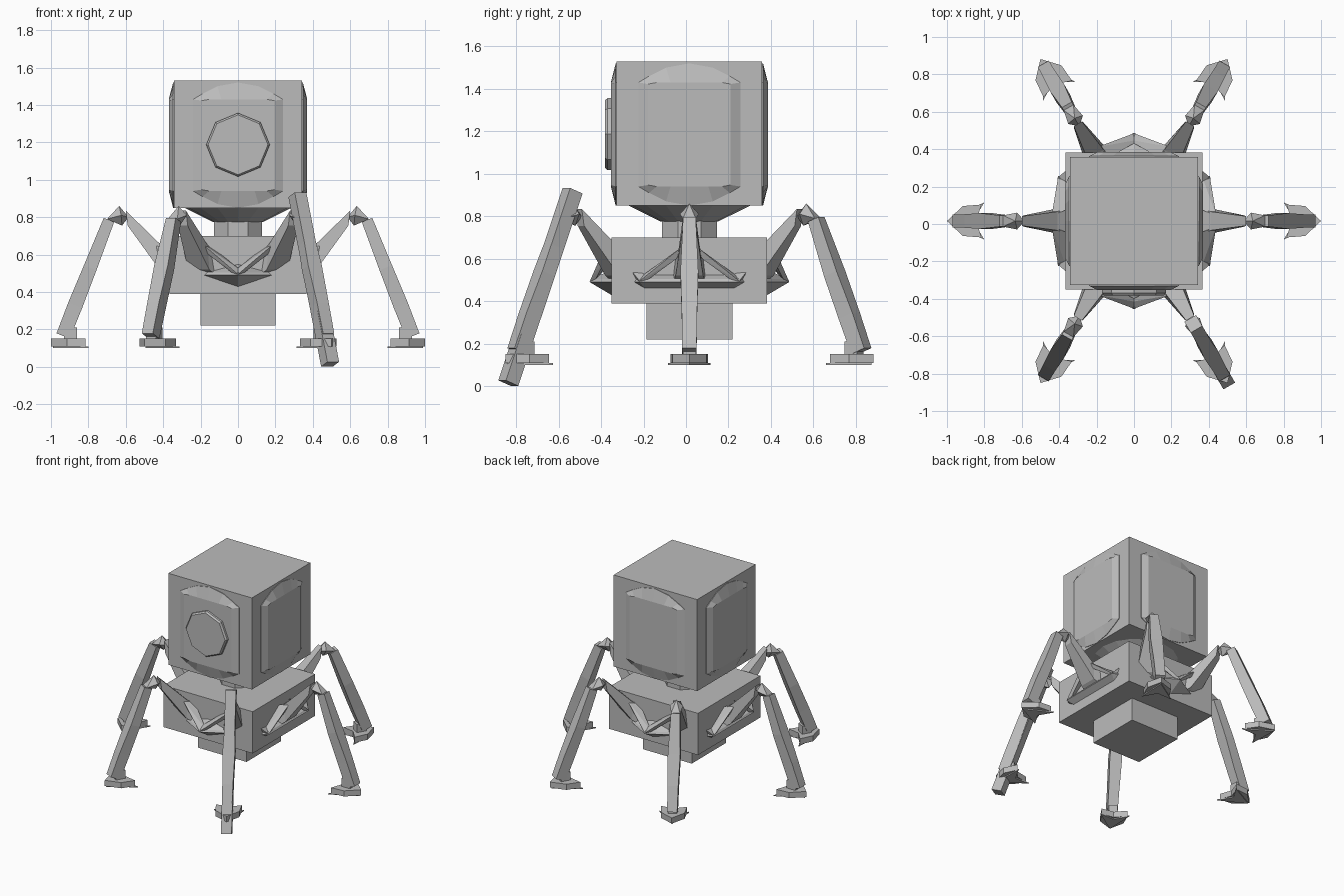
import bpy, bmesh, math
from mathutils import Vector, Matrix

cube = bpy.data.objects.get("Cube")
if cube:
    bpy.data.objects.remove(cube, do_unlink=True)

CY = 0.016  # shared centre line of body and legs

grey = bpy.data.materials.new("hull grey")
grey.use_nodes = True
colour = (0.5, 0.5, 0.5, 1)
grey.diffuse_color = colour
grey.node_tree.nodes["Principled BSDF"].inputs["Base Color"].default_value = colour


def finish(name, bm, turn=0.0):
    """Turn the part about the centre line and add it to the scene."""
    bmesh.ops.recalc_face_normals(bm, faces=bm.faces)
    bm.transform(Matrix.Translation((0, CY, 0)) @ Matrix.Rotation(turn, 4, 'Z'))
    mesh = bpy.data.meshes.new(name)
    bm.to_mesh(mesh)
    bm.free()
    mesh.materials.append(grey)
    obj = bpy.data.objects.new(name, mesh)
    bpy.context.collection.objects.link(obj)
    return obj


def loft(name, rings, turn=0.0):
    """Join rings of equal point count and cap both ends."""
    bm = bmesh.new()
    loops = [[bm.verts.new(p) for p in ring] for ring in rings]
    n = len(loops[0])
    for a, b in zip(loops, loops[1:]):
        for i in range(n):
            j = (i + 1) % n
            bm.faces.new((a[i], a[j], b[j], b[i]))
    bm.faces.new(loops[0])
    bm.faces.new(loops[-1])
    return finish(name, bm, turn)


def hull(name, points, turn=0.0):
    bm = bmesh.new()
    for p in points:
        bm.verts.new(p)
    bmesh.ops.convex_hull(bm, input=bm.verts)
    return finish(name, bm, turn)


def box(name, hx, hy, z0, z1):
    return loft(name, [[(-hx, -hy, z), (hx, -hy, z), (hx, hy, z), (-hx, hy, z)]
                       for z in (z0, z1)])


def disc(radius, z, sides, start=0.0):
    return [(radius * math.cos(start + math.tau * i / sides),
             radius * math.sin(start + math.tau * i / sides), z) for i in range(sides)]


def beam(name, stations, turn):
    """Rectangular beam in the radial plane: (r, z, half width, half depth)."""
    first, last = stations[0], stations[-1]
    axis = Vector((last[0] - first[0], 0, last[1] - first[1])).normalized()
    side = Vector((0, 1, 0))
    up = axis.cross(side)
    rings = []
    for r, z, w, d in stations:
        c = Vector((r, 0, z))
        rings.append([c + side * w * s + up * d * u
                      for s, u in ((-1, -1), (1, -1), (1, 1), (-1, 1))])
    return loft(name, rings, turn)


# Head, neck and body
box("head", 0.343, 0.343, 0.85, 1.53)
loft("head_underside", [disc(0.29, 0.852, 16), disc(0.135, 0.775, 16)])
loft("neck", [disc(0.14, z, 8, math.pi / 8) for z in (0.69, 0.80)])
box("body", 0.366, 0.366, 0.39, 0.70)
box("belly_block", 0.2, 0.202, 0.22, 0.39)

# Raised panels on the four sides of the head
half = [(0.24, 0.0), (0.24, 0.245), (0.19, 0.275), (0.11, 0.315), (0.0, 0.335)]
outline = half + [(-x, z) for x, z in half[-2::-1]]
outline += [(x, -z) for x, z in outline[-2:0:-1]]
for i, side in enumerate(("left", "back", "right", "front")):
    base = [(0.335, x, 1.185 + z) for x, z in outline]
    rim = [(0.347, x, 1.185 + z) for x, z in outline]
    face = [(0.370, x * 0.81, 1.185 + max(-0.245, min(0.245, z * 0.97)))
            for x, z in outline]
    loft(side + "_panel", [base, rim, face], i * math.pi / 2)

# Porthole on the front
rings = []
for radius, y in ((0.17, -0.36), (0.17, -0.385), (0.16, -0.397)):
    rings.append([(x, y, 1.187 + z) for x, z, _ in disc(radius, 0, 8, math.pi / 2)])
loft("porthole", rings)

# Six-sided hip ring around the body
loft("hip_ring", [disc(0.36, 0.425, 6, math.pi / 6), disc(0.47, 0.49, 6, math.pi / 6),
                  disc(0.46, 0.505, 6, math.pi / 6), disc(0.34, 0.56, 6, math.pi / 6)])

# Legs, spaced evenly around the body
foot_outline = [(1.0, 0), (0.915, 0.08), (0.815, 0.088), (0.845, 0),
                (0.815, -0.088), (0.915, -0.08)]
for i in range(6):
    turn = i * math.pi / 3
    tag = "_" + str(i + 1)
    loft("thigh" + tag, [
        [(r, s * w, z) for r, z, w, s in ((r0, z0, w0, -1), (r0, z0, w0, 1),
                                          (r1, z1, w1, 1), (r1, z1, w1, -1))]
        for r0, z0, w0, r1, z1, w1 in (
            (0.34, 0.47, 0.085, 0.34, 0.60, 0.07),
            (0.42, 0.52, 0.065, 0.41, 0.65, 0.05),
            (0.59, 0.755, 0.03, 0.60, 0.835, 0.025))], turn)
    # Struts that flare from the thigh to the hip ring
    for s, label in ((-1, "a"), (1, "b")):
        hull("hip_strut_" + label + tag, [
            (0.44, 0.03 * s, 0.66), (0.42, 0.06 * s, 0.60), (0.36, 0.06 * s, 0.63),
            (0.405, 0.24 * s, 0.49), (0.36, 0.25 * s, 0.50), (0.40, 0.19 * s, 0.505)], turn)
    hull("knee" + tag, [(0.635, 0, 0.86), (0.625, 0.045, 0.81), (0.625, -0.045, 0.81),
                        (0.585, 0, 0.80), (0.70, 0.03, 0.79), (0.70, -0.03, 0.79),
                        (0.62, 0, 0.755)], turn)
    beam("shin" + tag, [(0.69, 0.785, 0.03, 0.03), (0.79, 0.53, 0.042, 0.036),
                        (0.87, 0.33, 0.036, 0.04), (0.935, 0.165, 0.034, 0.038)], turn)
    hull("ankle" + tag, [(r, y, z) for r in (0.86, 0.93) for y in (-0.03, 0.03)
                         for z in (0.14, 0.21)], turn)
    loft("foot" + tag, [[(r, y, z) for r, y in foot_outline] for z in (0.108, 0.15)], turn)
    loft("foot_claw" + tag, [[(0.99, 0, z), (0.80, 0.10, z), (0.86, 0, z), (0.80, -0.10, z)]
                             for z in (0.1, 0.108)], turn)

# Long straight brace over the front left shin
beam("long_brace", [(0.635, 0.92, 0.036, 0.036), (0.985, 0.014, 0.036, 0.036)],
     -math.pi / 3)
